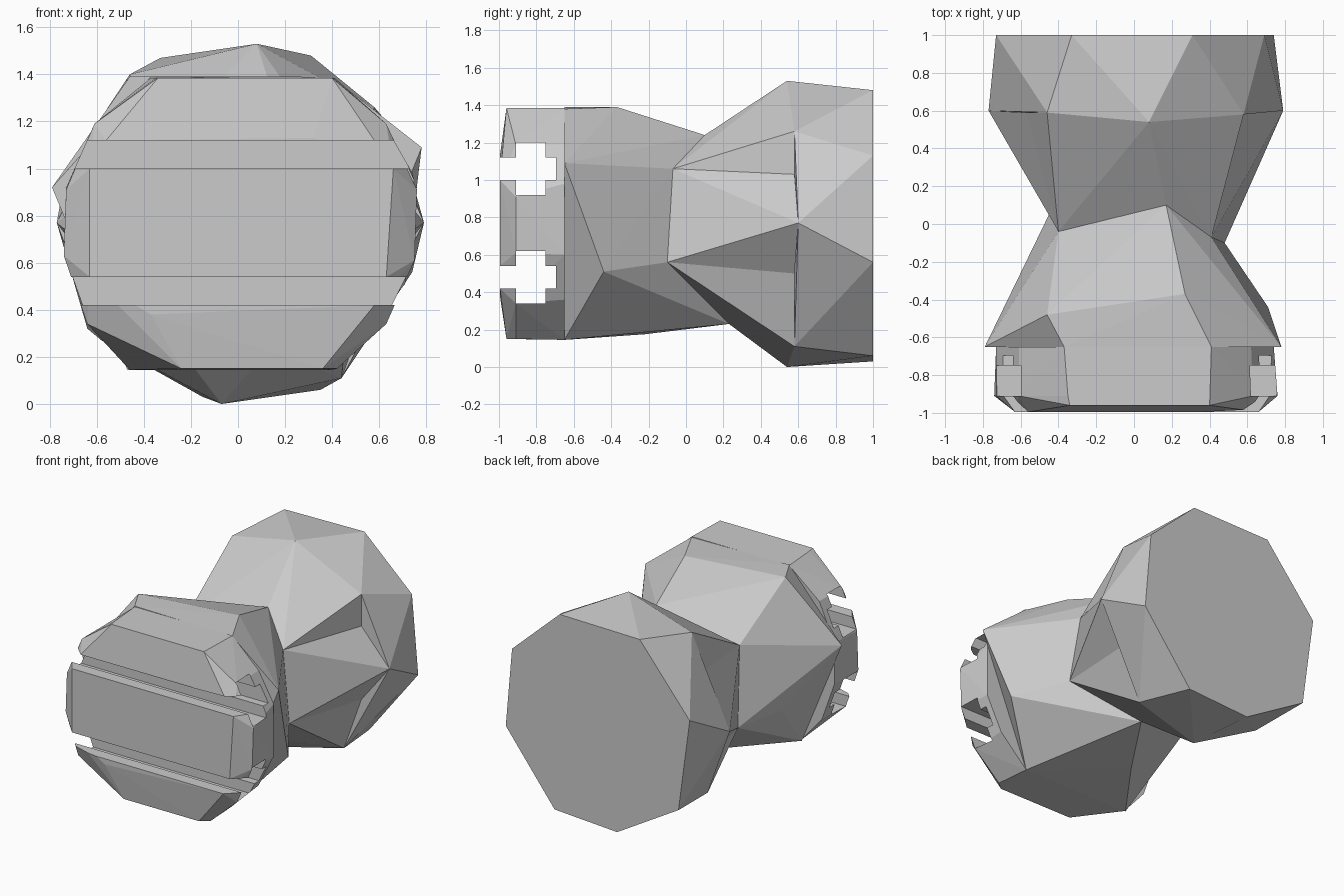
import bpy, bmesh
from mathutils import Vector

if "Cube" in bpy.data.objects:
    bpy.data.objects.remove(bpy.data.objects["Cube"])


def hull(name, *rings, dents=()):
    """Faceted solid wrapped around cross-section rings, with optional dented edges."""
    bm = bmesh.new()
    for ring in rings:
        for co in ring:
            bm.verts.new(co)
    res = bmesh.ops.convex_hull(bm, input=bm.verts[:])
    junk = {g for g in res["geom_interior"] + res["geom_unused"]
            if isinstance(g, bmesh.types.BMVert) and g.is_valid}
    bmesh.ops.delete(bm, geom=list(junk), context='VERTS')
    near = lambda co: min(bm.verts, key=lambda v: (v.co - Vector(co)).length)
    for a, b, apex, inner in dents:
        edge = bm.edges.get((near(a), near(b)))
        tip = near(apex)
        if edge is None:
            continue
        mid = bmesh.utils.edge_split(edge, edge.verts[0], 0.5)[1]
        bmesh.ops.connect_vert_pair(bm, verts=[mid, tip])
        mid.co = inner
    bmesh.ops.triangulate(bm, faces=[f for f in bm.faces if len(f.verts) > 3])
    bmesh.ops.recalc_face_normals(bm, faces=bm.faces[:])
    me = bpy.data.meshes.new(name)
    bm.to_mesh(me)
    bm.free()
    ob = bpy.data.objects.new(name, me)
    bpy.context.collection.objects.link(ob)
    return ob


def at_y(y, *xz):
    return [(x, y, z) for x, z in xz]


def cut_box(target, name, y0, y1, z0, z1):
    """Cut a slot through the full width of the target."""
    bpy.ops.mesh.primitive_cube_add(size=1, location=(0, (y0 + y1) / 2, (z0 + z1) / 2))
    box = bpy.context.object
    box.name = name
    box.scale = (3, y1 - y0, z1 - z0)
    box.hide_render = True
    box.hide_set(True)
    mod = target.modifiers.new(name, 'BOOLEAN')
    mod.operation = 'DIFFERENCE'
    mod.solver = 'EXACT'
    mod.object = box


# Irregular waist shared by both flared halves
waist = [(0.17, 0.10, 1.24), (0.41, -0.07, 1.06), (0.48, -0.10, 0.56),
         (0.13, 0.23, 0.23), (-0.45, 0.05, 0.50), (-0.40, -0.04, 1.05)]

# Rear drum with its flat end
rear_cap = at_y(1.0, (0.31, 1.48), (0.69, 1.13), (0.74, 0.56), (0.35, 0.06),
                (-0.15, 0.03), (-0.64, 0.32), (-0.73, 0.99), (-0.33, 1.47))
rim = [(0.08, 0.54, 1.53), (0.58, 0.58, 1.26), (0.79, 0.60, 0.77),
       (0.44, 0.58, 0.11), (-0.07, 0.54, 0.0), (-0.58, 0.58, 0.27),
       (-0.77, 0.60, 0.77), (-0.46, 0.59, 1.40)]
hull("rear_drum", rear_cap, rim)

# Neck from drum to waist, dented along both flanks
hull("rear_neck", rim, waist, dents=[
    (rim[1], rim[2], waist[1], (0.58, 0.58, 1.03)),
    (rim[2], rim[3], waist[2], (0.58, 0.58, 0.50)),
    (rim[6], rim[7], waist[5], (-0.57, 0.59, 1.16)),
    (rim[5], rim[6], waist[4], (-0.58, 0.58, 0.52))])

# Front flare up to the collar
shoulder = [(0.27, -0.37, 1.39), (0.71, -0.44, 0.51), (-0.56, -0.28, 0.53),
            (-0.46, -0.48, 1.39), (-0.16, -0.22, 0.175)]
collar = at_y(-0.65, (0.41, 1.38), (0.78, 1.09), (0.40, 0.145), (-0.47, 0.145),
              (-0.79, 0.92), (-0.37, 1.39))
hull("front_flare", waist, shoulder, collar)

# Slotted head in front of the collar
base = at_y(-0.65, (0.41, 1.385), (0.62, 1.19), (0.74, 0.98), (0.74, 0.60), (0.62, 0.36),
            (0.40, 0.145), (-0.46, 0.145), (-0.63, 0.34), (-0.73, 0.62), (-0.73, 0.92),
            (-0.61, 1.19), (-0.37, 1.385))
brow = at_y(-0.91, (0.40, 1.385), (0.63, 1.19), (0.76, 0.91), (0.75, 0.61), (0.63, 0.34),
            (0.42, 0.15), (-0.64, 0.34), (-0.74, 0.63), (-0.73, 0.91),
            (-0.61, 1.19), (-0.35, 1.385))
edge = at_y(-0.96, (0.40, 1.385), (-0.34, 1.385), (0.36, 0.15), (-0.24, 0.15))
face = at_y(-0.995, (0.32, 1.13), (-0.56, 1.12), (0.66, 1.0), (-0.63, 1.0),
            (0.63, 0.54), (-0.63, 0.54), (0.58, 0.42), (-0.37, 0.38))
head = hull("slotted_head", base, brow, edge, face)

# Two cross-shaped slots running side to side
for label, low in (("lower", 0.42), ("upper", 1.00)):
    mid = low + 0.06
    cut_box(head, label + "_slot_cutter", -1.2, -0.695, low, low + 0.12)
    cut_box(head, label + "_wide_slot_cutter", -0.91, -0.75, mid - 0.14, mid + 0.14)
